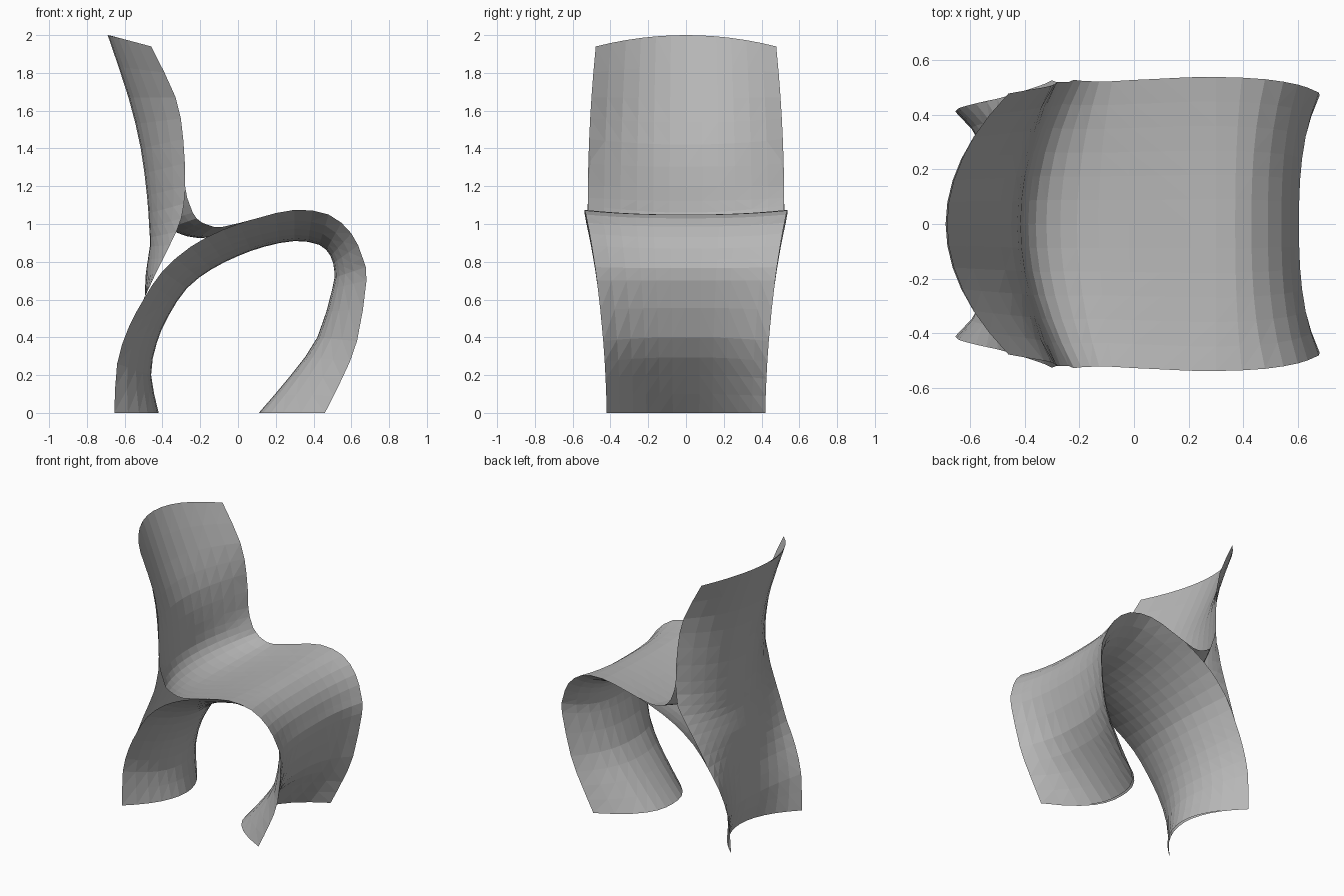
import bpy
import bmesh
from mathutils import Vector

cube = bpy.data.objects.get("Cube")
if cube:
    bpy.data.objects.remove(cube, do_unlink=True)

COLUMNS = 12


def make_material(name, value):
    material = bpy.data.materials.new(name)
    colour = (value, value, value, 1)
    material.use_nodes = True
    material.diffuse_color = colour
    shader = material.node_tree.nodes["Principled BSDF"]
    shader.inputs["Base Color"].default_value = colour
    shader.inputs["Roughness"].default_value = 0.7
    return material


def half_width(x, z):
    """Half the chair's width: legs flare up to the seat, the back tapers."""
    if z < 1.03 or x > 0:
        flare = 0.425 + 0.03 * z + 0.072 * z * z
        return flare + 0.02 * min(x, 0) - 0.02 * max(x - 0.2, 0)
    return 0.52 - 0.06 * (z - 1.1) ** 2


def refine(profile):
    """Add a rounded midpoint between each pair of profile points."""
    points = [Vector(p) for p in profile]
    padded = [2 * points[0] - points[1], *points, 2 * points[-1] - points[-2]]
    result = [points[0]]
    for before, start, end, after in zip(padded, points, points[1:], padded[3:]):
        result += [(start + end) * 0.5625 - (before + after) * 0.0625, end]
    return result


def bowed_sheet(name, side_profile, middle_profile, material, flip=False):
    """Loft a sheet whose cross-section bows from the side to the middle."""
    bm = bmesh.new()
    rows = []
    for side, middle in zip(refine(side_profile), refine(middle_profile)):
        width = half_width(side.x, side.y)
        power = 2 + max(side.x, 0)  # flatter middle towards the front leg
        row = []
        for column in range(COLUMNS + 1):
            across = 2 * column / COLUMNS - 1
            point = middle.lerp(side, abs(across) ** power)
            row.append(bm.verts.new((point.x, width * across, point.y)))
        rows.append(row)
    for first, second in zip(rows, rows[1:]):
        for i in range(COLUMNS):
            corners = [first[i], first[i + 1], second[i + 1], second[i]]
            if flip:
                corners.reverse()
            bm.faces.new(corners)
    bmesh.ops.triangulate(bm, faces=bm.faces[:])

    mesh = bpy.data.meshes.new(name)
    bm.to_mesh(mesh)
    bm.free()
    mesh.materials.append(material)
    sheet = bpy.data.objects.new(name, mesh)
    bpy.context.collection.objects.link(sheet)


grey = make_material("mid grey plastic", 0.47)

# Side edges, as (x, z), shared between neighbouring sheets
back_leg_side = [(-.655, 0), (-.64, .26), (-.58, .45), (-.5, .6)]
brace_side = [(-.4, .75), (-.25, .88), (-.08, .97)]
front_side = [(.1, 1.03), (.3, 1.075), (.48, 1.05), (.6, .95), (.66, .82),
              (.68, .7), (.63, .38), (.55, .18), (.46, 0)]
backrest_side = [(-.46, 1.94), (-.33, 1.67), (-.29, 1.45), (-.28, 1.2)]

# Inner arch: back leg, underside of the seat and front leg
arch_middle = [(-.42, 0), (-.46, .2), (-.43, .37), (-.37, .51),
               (-.27, .66), (-.14, .76), (0, .83),
               (.14, .88), (.3, .91), (.43, .89), (.49, .83), (.51, .75),
               (.5, .66), (.42, .4), (.28, .2), (.11, 0)]
bowed_sheet("inner_arch", back_leg_side + brace_side + front_side,
            arch_middle, grey)

# Front shell: face of the backrest, seat top and outside of the front leg
seat_bend_side = [(-.255, 1.1), (-.22, 1.03), (-.16, .995), (-.08, .985)]
seat_middle = [(-.685, 2), (-.55, 1.67), (-.45, 1.42), (-.415, 1.2),
               (-.405, 1.06), (-.36, .98), (-.27, .935), (-.13, .93),
               (.1, 1), (.3, 1.05), (.43, 1.03), (.54, .93), (.59, .81),
               (.6, .7), (.5, .4), (.33, .2), (.13, 0)]
bowed_sheet("seat_shell", backrest_side + seat_bend_side + front_side,
            seat_middle, grey, flip=True)

# Rear shell: back of the backrest running down into the back leg
rear_bend_side = [(-.3, 1.03), (-.36, .89), (-.43, .75)]
rear_middle = [(-.69, 2), (-.58, 1.67), (-.515, 1.4), (-.482, 1.15),
               (-.47, .98), (-.467, .88), (-.488, .74),
               (-.492, .6), (-.49, .42), (-.49, .2), (-.44, 0)]
bowed_sheet("rear_shell", backrest_side + rear_bend_side + back_leg_side[::-1],
            rear_middle, grey)
